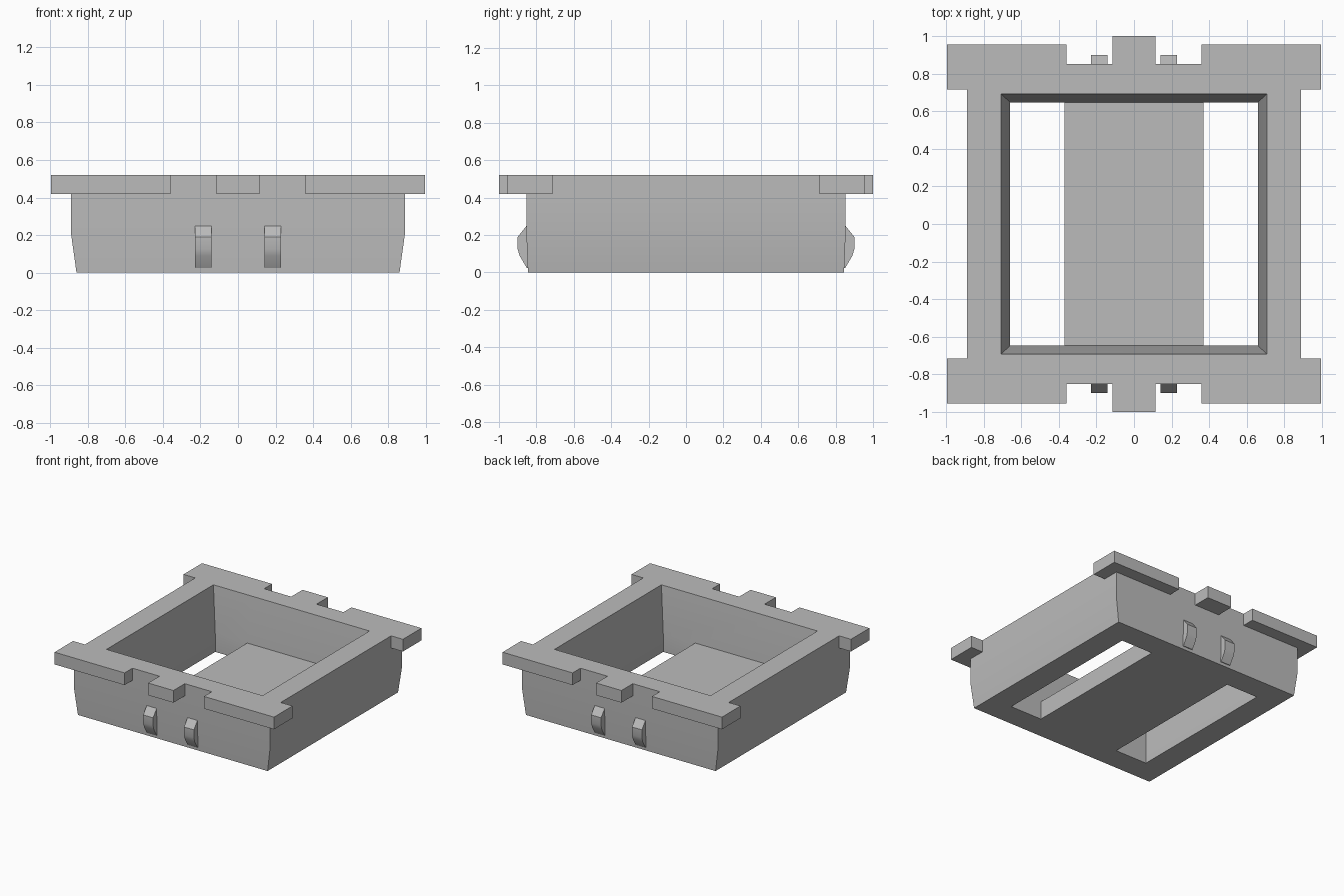
import bpy, bmesh, math

cube = bpy.data.objects.get("Cube")
if cube:
    bpy.data.objects.remove(cube, do_unlink=True)

grey = bpy.data.materials.new("plain grey")
grey.use_nodes = True
grey.diffuse_color = (0.5, 0.5, 0.5, 1)
grey.node_tree.nodes["Principled BSDF"].inputs["Base Color"].default_value = (0.5, 0.5, 0.5, 1)


def make_object(name, bm):
    bmesh.ops.recalc_face_normals(bm, faces=bm.faces)
    mesh = bpy.data.meshes.new(name)
    bm.to_mesh(mesh)
    bm.free()
    mesh.materials.append(grey)
    obj = bpy.data.objects.new(name, mesh)
    bpy.context.collection.objects.link(obj)
    return obj


def loft(name, loops):
    """Closed solid skinned through matching loops of points."""
    bm = bmesh.new()
    rings = [[bm.verts.new(p) for p in loop] for loop in loops]
    n = len(rings[0])
    for low, high in zip(rings, rings[1:]):
        for i in range(n):
            j = (i + 1) % n
            bm.faces.new((low[i], low[j], high[j], high[i]))
    bm.faces.new(rings[0])
    bm.faces.new(rings[-1])
    return make_object(name, bm)


def rect(x0, x1, y0, y1, z):
    return [(x0, y0, z), (x1, y0, z), (x1, y1, z), (x0, y1, z)]


def box(name, xs, ys, zs):
    return loft(name, [rect(*sorted(xs), *sorted(ys), z) for z in zs])


def combine(target, tool, operation):
    mod = target.modifiers.new(operation.lower(), 'BOOLEAN')
    mod.operation = operation
    mod.solver = 'EXACT'
    mod.object = tool
    bpy.context.view_layer.objects.active = target
    bpy.ops.object.modifier_apply(modifier=mod.name)
    bpy.data.objects.remove(tool, do_unlink=True)


# Tray body, narrowing towards the bottom
body = loft("tray_body", [rect(-x, x, -y, y, z) for x, y, z in
                          ((0.86, 0.845, 0), (0.888, 0.853, 0.2), (0.888, 0.853, 0.52))])

# Corner lugs and middle tabs around the rim
rim = (0.42, 0.52)
for sy in (-1, 1):
    for sx in (-1, 1):
        lug = box("corner_lug", (0.36 * sx, 0.995 * sx), (0.715 * sy, 0.955 * sy), rim)
        combine(body, lug, 'UNION')
    tab = box("middle_tab", (-0.115, 0.115), (0.75 * sy, sy), rim)
    combine(body, tab, 'UNION')

# Tapered cavity, with two slots through the floor
cavity = loft("cavity", [rect(-0.66, 0.66, -0.648, 0.648, 0.15),
                         rect(-0.709, 0.709, -0.694, 0.694, 0.53)])
combine(body, cavity, 'DIFFERENCE')
for sx in (-1, 1):
    slot = box("slot", (0.37 * sx, 0.66 * sx), (-0.648, 0.648), (-0.1, 0.2))
    combine(body, slot, 'DIFFERENCE')

# Snap clips on the front and back
clip_profile = [(0.82, 0.025), (0.852, 0.025), (0.89, 0.09), (0.9, 0.125),
                (0.9, 0.19), (0.852, 0.25), (0.82, 0.25)]
parts = [body]
for side, sy in (("front", -1), ("back", 1)):
    for hand, sx in (("right", -1), ("left", 1)):
        parts.append(loft(f"{side}_{hand}_clip",
                          [[(x * sx, y * sy, z) for y, z in clip_profile]
                           for x in (0.14, 0.23)]))

bpy.ops.object.select_all(action='DESELECT')
for obj in parts:
    obj.select_set(True)
bpy.context.view_layer.objects.active = body
bpy.ops.object.shade_smooth_by_angle(angle=math.radians(32))
